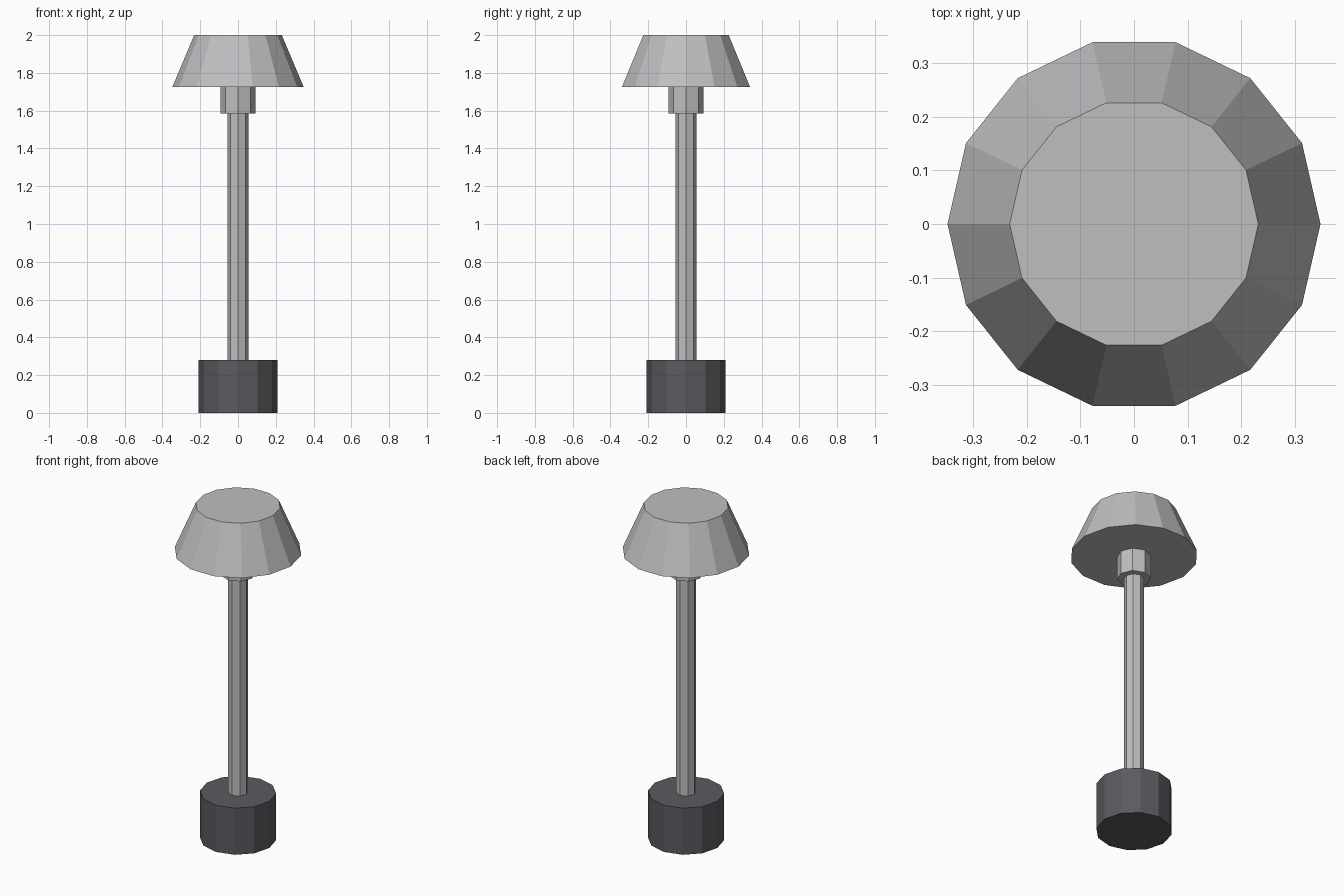
import bpy
import bmesh
from mathutils import Matrix

cube = bpy.data.objects.get("Cube")
if cube:
    bpy.data.objects.remove(cube, do_unlink=True)


def make_material(name, color):
    mat = bpy.data.materials.new(name)
    mat.use_nodes = True
    mat.diffuse_color = color
    mat.node_tree.nodes["Principled BSDF"].inputs["Base Color"].default_value = color
    return mat


def tapered_prism(name, sides, r_bottom, r_top, z_bottom, z_top, mat):
    """Flat-sided capped prism with a corner on the +x axis."""
    bm = bmesh.new()
    bmesh.ops.create_cone(
        bm, cap_ends=True, segments=sides, radius1=r_bottom, radius2=r_top,
        depth=z_top - z_bottom,
        matrix=Matrix.Translation((0, 0, (z_bottom + z_top) / 2)))
    # Put a corner exactly on the x axis
    corner = max(bm.verts, key=lambda v: v.co.x).co
    turn = Matrix.Rotation(-corner.to_2d().angle_signed((1, 0)), 3, "Z")
    bmesh.ops.rotate(bm, verts=bm.verts, matrix=turn)
    mesh = bpy.data.meshes.new(name)
    bm.to_mesh(mesh)
    bm.free()
    mesh.materials.append(mat)
    obj = bpy.data.objects.new(name, mesh)
    bpy.context.collection.objects.link(obj)
    return obj


light_metal = make_material("light grey metal", (0.52, 0.52, 0.53, 1))
dark_metal = make_material("dark grey metal", (0.105, 0.102, 0.117, 1))

# Heavy foot, slim pole, collar and flared shade
tapered_prism("base", 12, 0.208, 0.208, 0, 0.28, dark_metal)
tapered_prism("pole", 8, 0.055, 0.055, 0.28, 1.585, light_metal)
tapered_prism("collar", 8, 0.092, 0.092, 1.585, 1.725, light_metal)
tapered_prism("shade", 14, 0.348, 0.232, 1.725, 2.0, light_metal)
